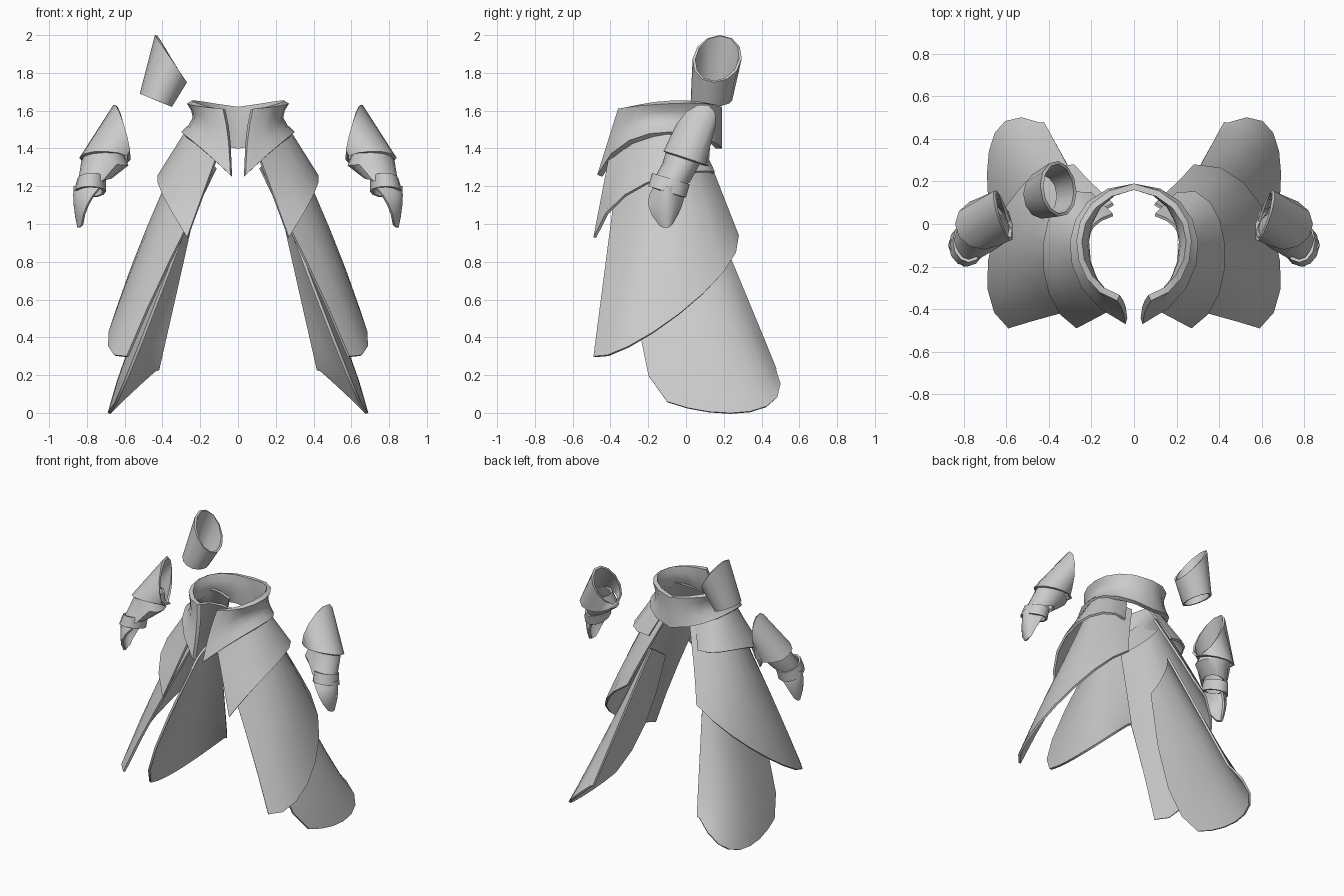
import bpy
import math
from mathutils import Vector

default_cube = bpy.data.objects.get("Cube")
if default_cube:
    bpy.data.objects.remove(default_cube, do_unlink=True)

# One plain grey for every plate
shade = (.6, .6, .6, 1)
grey = bpy.data.materials.new("plain grey")
grey.use_nodes = True
grey.diffuse_color = shade
grey.node_tree.nodes["Principled BSDF"].inputs["Base Color"].default_value = shade


def through(points, t):
    """Point at t on the smooth curve that passes evenly through the points."""
    last = len(points) - 1
    result = Vector((0, 0, 0))
    for i, point in enumerate(points):
        weight = 1
        for j in range(len(points)):
            if j != i:
                weight *= (t * last - j) / (i - j)
        result += Vector(point) * weight
    return result


def skin(name, columns, thickness, mirrored, closed):
    """Join columns of points, each listed top to bottom, into a solid plate."""
    rows = len(columns[0])
    count = len(columns)
    verts = [point for column in columns for point in column]
    faces = []
    for c in range(count if closed else count - 1):
        here, there = c * rows, (c + 1) % count * rows
        for r in range(rows - 1):
            faces.append((here + r, there + r, there + r + 1, here + r + 1))
    mesh = bpy.data.meshes.new(name)
    mesh.from_pydata(verts, [], faces)
    mesh.materials.append(grey)
    obj = bpy.data.objects.new(name, mesh)
    bpy.context.collection.objects.link(obj)

    if mirrored:
        mirror = obj.modifiers.new("mirror", "MIRROR")
        mirror.use_clip = True
    solid = obj.modifiers.new("thickness", "SOLIDIFY")
    solid.thickness = thickness
    solid.offset = -1

    bpy.ops.object.select_all(action="DESELECT")
    obj.select_set(True)
    bpy.context.view_layer.objects.active = obj
    bpy.ops.object.convert(target="MESH")
    bpy.ops.object.shade_smooth_by_angle(angle=math.radians(45))


def plate(name, *rows, bulge=0, thickness=.015, across=8, down=4):
    """Curved sheet lofted through rows of points that run back to front."""
    columns = []
    for c in range(across + 1):
        guide = [through(row, c / across) for row in rows]
        column = [through(guide, r / down) for r in range(down + 1)]
        for r, point in enumerate(column):
            point.x *= 1 + bulge * math.sin(math.pi * r / down)
        columns.append(column)
    skin(name, columns, thickness, mirrored=True, closed=False)


def sleeve(name, *rings, mirrored=True, sides=12):
    """Open tube; each ring is two opposite points and a half width vector."""
    columns = []
    for i in range(sides):
        angle = math.tau * i / sides
        column = []
        for first, second, width in rings:
            a, b, w = Vector(first), Vector(second), Vector(width)
            middle, reach = (a + b) / 2, (a - b) / 2
            column.append(middle + reach * math.cos(angle) + w * math.sin(angle))
        columns.append(column)
    skin(name, columns, thickness=.015, mirrored=mirrored, closed=True)


# Waist collar: pinched in the middle, with long pointed front ends
plate(
    "waist_collar",
    [(0, .19, 1.62), (.24, .04, 1.64), (.25, -.2, 1.63), (.08, -.36, 1.61)],
    [(0, .19, 1.4), (.26, .05, 1.47), (.28, -.23, 1.47), (.04, -.47, 1.26)],
    bulge=-.16,
    thickness=.03,
)

# Short hip plate hanging from under the collar
plate(
    "hip_plate",
    [(.1, .05, 1.5), (.23, -.1, 1.57), (.1, -.4, 1.4)],
    [(.2, .15, 1.27), (.39, .05, 1.28), (.42, -.25, 1.2), (.27, -.49, .93)],
)

# Long thigh plate under the hip plate
plate(
    "thigh_plate",
    [(.1, .1, 1.4), (.28, -.1, 1.45), (.12, -.36, 1.3)],
    [(.28, .28, .94), (.57, .13, .67), (.69, -.22, .4), (.59, -.49, .3)],
    bulge=.03,
)

# Rear leg plate reaching the ground
plate(
    "rear_leg_plate",
    [(.22, .1, 1.15), (.28, 0, 1.1), (.28, -.15, 1)],
    [(.39, .42, .38), (.55, .2, .4), (.51, -.24, .4)],
    [(.42, .47, .25), (.64, .45, .05), (.69, .2, 0), (.65, -.1, .06)],
)

# Forearm guard: slanted cuff, lower sleeve and wrist band
sleeve(
    "forearm_cuff",
    [(.66, .12, 1.63), (.57, -.04, 1.35), (-.01, -.09, .04)],
    [(.84, 0, 1.35), (.57, 0, 1.34), (0, -.12, .04)],
)
sleeve(
    "forearm_sleeve",
    [(.8, 0, 1.4), (.62, 0, 1.4), (0, -.1, 0)],
    [(.83, -.02, 1.33), (.58, -.03, 1.31), (0, -.1, 0)],
    [(.85, -.1, 1.2), (.67, -.06, 1.24), (0, -.1, 0)],
)
sleeve(
    "wrist_band",
    [(.85, -.08, 1.24), (.7, -.08, 1.24), (0, -.1, .03)],
    [(.87, -.1, 1.17), (.7, -.1, 1.17), (0, -.1, .03)],
)

# Tapered shell over the back of the hand
plate(
    "hand_guard",
    [(.74, 0, 1.2), (.87, -.1, 1.2), (.73, -.17, 1.2)],
    [(.8, -.02, 1.1), (.87, -.1, 1.1), (.8, -.2, 1.1)],
    [(.83, -.07, 1), (.85, -.1, .98), (.83, -.14, .99)],
)

# Single upper arm cuff, on the right side only
sleeve(
    "upper_arm_cuff",
    [(-.44, .18, 2), (-.27, .15, 1.75), (0, .13, 0)],
    [(-.52, .14, 1.69), (-.35, .13, 1.62), (0, .11, 0)],
    mirrored=False,
)
